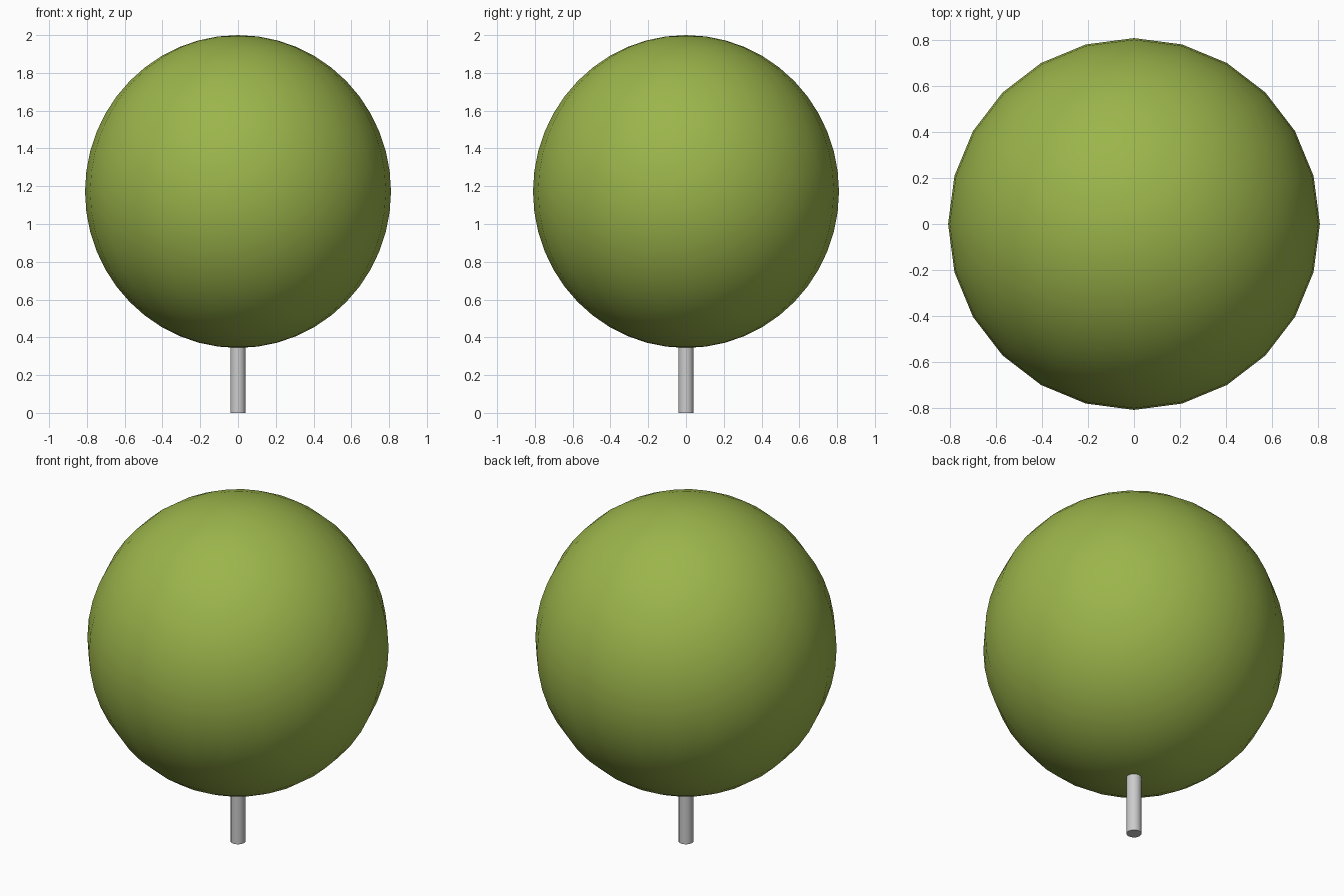
import bpy
import math

if "Cube" in bpy.data.objects:
    bpy.data.objects.remove(bpy.data.objects["Cube"])


def smooth(obj, name, angle):
    obj.name = name
    bpy.ops.object.transform_apply(location=False, rotation=False, scale=True)
    bpy.ops.object.shade_smooth_by_angle(angle=math.radians(angle))


# Round leafy crown, slightly taller than wide
bpy.ops.mesh.primitive_uv_sphere_add(segments=24, ring_count=24, radius=1,
                                     location=(0, 0, 1.172))
crown = bpy.context.object
crown.scale = (0.81, 0.81, 0.828)
smooth(crown, "crown", 40)
leaf = bpy.data.materials.new("leaf_green")
leaf.diffuse_color = (0.33, 0.46, 0.07, 1)
leaf.use_nodes = True
leaf.node_tree.nodes["Principled BSDF"].inputs["Base Color"].default_value = leaf.diffuse_color
crown.data.materials.append(leaf)

# Thin trunk, its top end hidden inside the crown
TRUNK_HEIGHT = 0.4
bpy.ops.mesh.primitive_cylinder_add(vertices=12, radius=0.041, depth=TRUNK_HEIGHT,
                                    location=(0, 0, TRUNK_HEIGHT / 2))
smooth(bpy.context.object, "trunk", 40)
